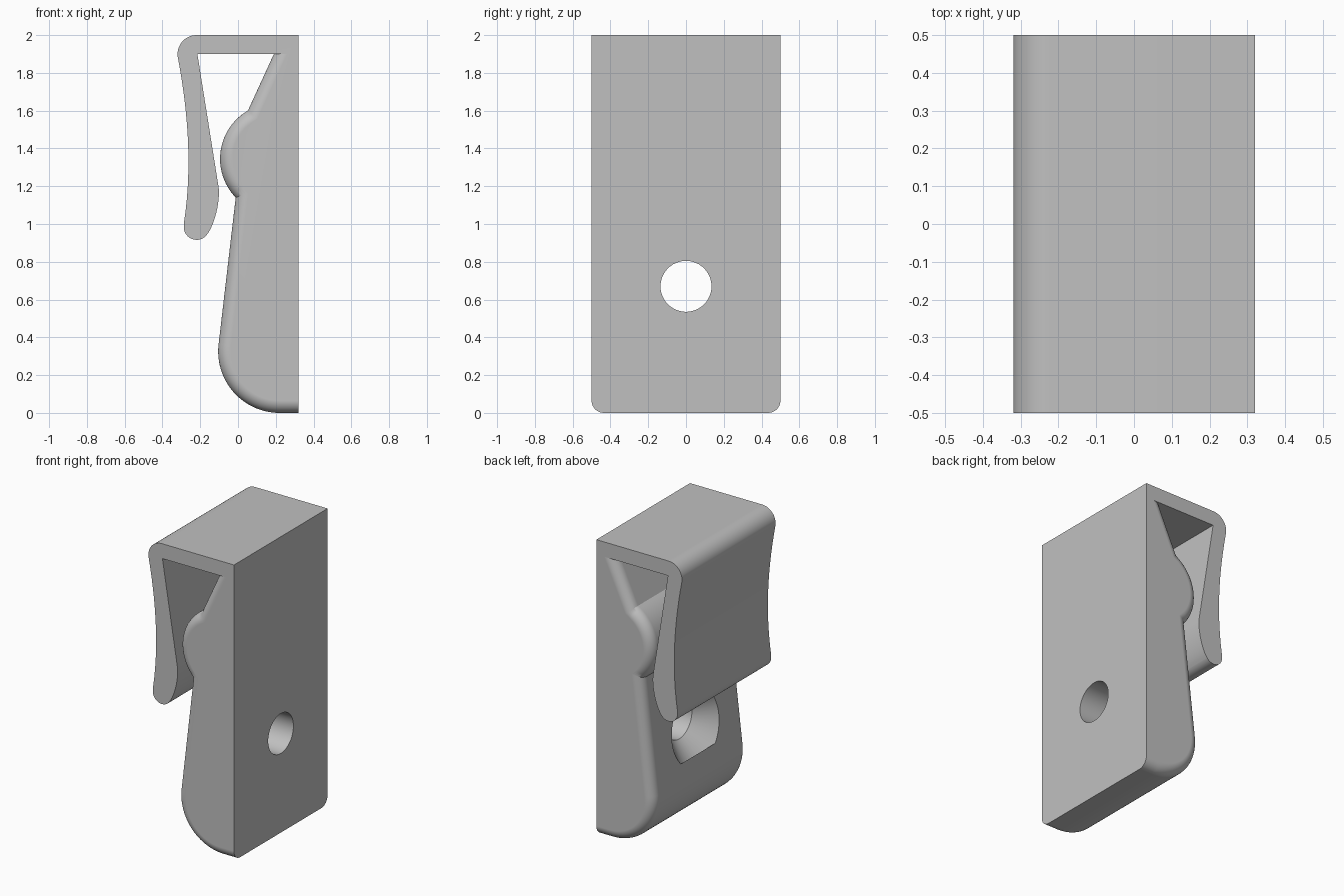
import bpy, bmesh
from math import sin, cos, pi, radians
from mathutils import Vector, Matrix
from mathutils.geometry import interpolate_bezier

if "Cube" in bpy.data.objects:
    bpy.data.objects.remove(bpy.data.objects["Cube"])

FILLET = 0.065
STEPS = 8


def arc(cx, cz, r, start, end, n):
    angles = [radians(start + (end - start) * i / n) for i in range(n + 1)]
    return [Vector((cx + r * cos(a), cz + r * sin(a))) for a in angles]


def bezier(*pts, n=14):
    p = [Vector((x, z, 0)) for x, z in pts]
    return [Vector(q[:2]) for q in interpolate_bezier(*p, n)]


def left_normal(a, b):
    d = (b - a).normalized()
    return Vector((-d.y, d.x))


def inward(points):
    """Mitred inward direction for every point of an open contour."""
    result = []
    for i, p in enumerate(points):
        if i == 0:
            result.append(Vector((1 / left_normal(p, points[1]).x, 0)))
        elif i == len(points) - 1:
            result.append(Vector((0, 1)))
        else:
            a, b = left_normal(points[i - 1], p), left_normal(p, points[i + 1])
            result.append((a + b) / (1 + a.dot(b)))
    return result


# Spring arm: sharp-edged half of the profile
arm = [Vector((0.32, 2))]
arm += arc(-0.22, 1.9, 0.1, 90, 174, 10)
arm += bezier((-0.319, 1.885), (-0.265, 1.6), (-0.24, 1.3), (-0.287, 1.0))
arm += arc(-0.219, 0.984, 0.068, 178, 318, 14)
arm += bezier((-0.166, 0.942), (-0.13, 0.985), (-0.095, 1.1), (-0.102, 1.19))
arm += [Vector((-0.215, 1.9))]

# Body with grip bump and round foot: filleted half of the profile
body = [Vector((0.19, 1.9))]
body += arc(0.2, 1.345, 0.295, 120, 224, 24)
body += arc(0.22, 0.325, 0.325, 173, 270, 24)
body += [Vector((0.32, 0))]

profile = arm + body
offsets = [Vector((0, 0))] * len(arm) + inward(body)

# Layers across the width, shrinking toward both ends
half = [(0.5 - FILLET + FILLET * sin(a), FILLET * (1 - cos(a)))
        for a in (pi / 2 * i / STEPS for i in range(STEPS + 1))]
layers = [(-y, inset) for y, inset in reversed(half)] + half

bm = bmesh.new()
rings = [[bm.verts.new((p.x + o.x * inset, y, p.y + o.y * inset))
          for p, o in zip(profile, offsets)] for y, inset in layers]
for lower, upper in zip(rings, rings[1:]):
    for i in range(len(profile)):
        j = (i + 1) % len(profile)
        bm.faces.new((lower[i], lower[j], upper[j], upper[i]))
bm.faces.new(rings[0])
bm.faces.new(rings[-1])
bmesh.ops.recalc_face_normals(bm, faces=bm.faces)
mesh = bpy.data.meshes.new("clip_body")
bm.to_mesh(mesh)
bm.free()
clip = bpy.data.objects.new("clip_body", mesh)
bpy.context.collection.objects.link(clip)

# Countersunk screw hole, turned as one cutter
bm = bmesh.new()
outline = [(0.5, 0), (0.5, 0.135), (0.05, 0.135), (-0.09, 0.27), (-0.09, 0)]
spine = [bm.verts.new((x, r, 0)) for x, r in outline]
edges = [bm.edges.new(pair) for pair in zip(spine, spine[1:])]
bmesh.ops.spin(bm, geom=spine + edges, axis=(1, 0, 0), cent=(0, 0, 0),
               angle=2 * pi, steps=48, use_merge=True)
bmesh.ops.remove_doubles(bm, verts=bm.verts, dist=0.0001)
bmesh.ops.recalc_face_normals(bm, faces=bm.faces)
bm.transform(Matrix.Translation((0, 0, 0.67)))
cut_mesh = bpy.data.meshes.new("screw_hole_cutter")
bm.to_mesh(cut_mesh)
bm.free()
cutter = bpy.data.objects.new("screw_hole_cutter", cut_mesh)
bpy.context.collection.objects.link(cutter)
cutter.hide_render = True

bpy.ops.object.select_all(action='DESELECT')
bpy.context.view_layer.objects.active = clip
clip.select_set(True)
hole = clip.modifiers.new("screw_hole", 'BOOLEAN')
hole.operation = 'DIFFERENCE'
hole.solver = 'EXACT'
hole.object = cutter
bpy.ops.object.modifier_apply(modifier=hole.name)
bpy.data.objects.remove(cutter)

# Grey plastic and smooth fillets
grey = bpy.data.materials.new("grey_plastic")
grey.use_nodes = True
colour = (0.53, 0.53, 0.53, 1)
grey.diffuse_color = colour
grey.node_tree.nodes["Principled BSDF"].inputs["Base Color"].default_value = colour
clip.data.materials.clear()
clip.data.materials.append(grey)
bpy.ops.object.shade_smooth_by_angle(angle=radians(28))
weighted = clip.modifiers.new("clean_normals", 'WEIGHTED_NORMAL')
weighted.keep_sharp = True
